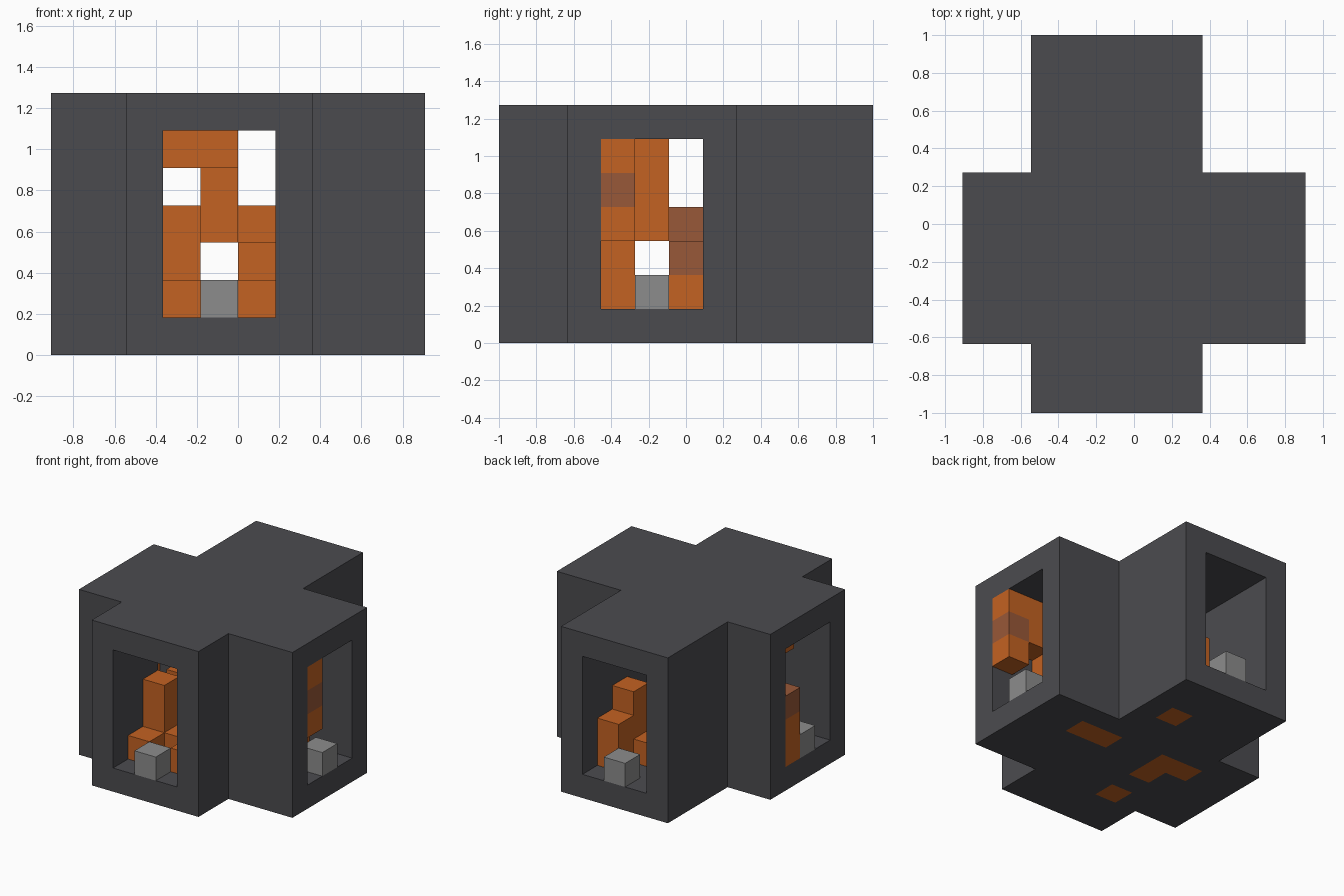
import bpy, bmesh
from mathutils import Vector

if "Cube" in bpy.data.objects:
    bpy.data.objects.remove(bpy.data.objects["Cube"], do_unlink=True)

U = 2 / 11                                # one grid cell
ORIGIN = Vector((-5 * U, -1, 0))          # grid corner


def material(name, rgb):
    linear = [((c / 255 + 0.055) / 1.055) ** 2.4 for c in rgb] + [1]
    mat = bpy.data.materials.new(name)
    mat.use_nodes = True
    mat.diffuse_color = linear
    mat.node_tree.nodes["Principled BSDF"].inputs["Base Color"].default_value = linear
    return mat


DARK = material("charcoal", (75, 75, 79))
ORANGE = material("orange", (196, 98, 34))
BROWN = material("brown", (153, 88, 56))
GREY = material("mid grey", (140, 140, 140))


def add_mesh(name, bm, mat):
    bmesh.ops.recalc_face_normals(bm, faces=bm.faces)
    mesh = bpy.data.meshes.new(name)
    bm.to_mesh(mesh)
    bm.free()
    mesh.materials.append(mat)
    obj = bpy.data.objects.new(name, mesh)
    bpy.context.collection.objects.link(obj)
    return obj


def box(name, mat, x, y, z):
    """Box spanning (start, end) grid lines on each axis."""
    bm = bmesh.new()
    bmesh.ops.create_cube(bm, size=1)
    for v in bm.verts:
        v.co = ORIGIN + U * Vector([a + (b - a) * (c + 0.5)
                                    for (a, b), c in zip((x, y, z), v.co)])
    return add_mesh(name, bm, mat)


def column(name, i, j, low, high, mat=ORANGE):
    return box(name, mat, (i, i + 1), (j, j + 1), (low, high))


# Shell: cross-shaped block
outline = [(2, 0), (7, 0), (7, 2), (10, 2), (10, 7), (7, 7),
           (7, 11), (2, 11), (2, 7), (0, 7), (0, 2), (2, 2)]
bm = bmesh.new()
base = bm.faces.new([bm.verts.new(ORIGIN + U * Vector((x, y, 0))) for x, y in outline])
top = bmesh.ops.extrude_face_region(bm, geom=[base])["geom"]
bmesh.ops.translate(bm, vec=(0, 0, 7 * U),
                    verts=[v for v in top if isinstance(v, bmesh.types.BMVert)])
shell = add_mesh("shell", bm, DARK)

# Crossing passages and floor sockets cut out of the shell
cutters = [box("passage_cutter", DARK, (3, 6), (-1, 12), (1, 6)),
           box("passage_cutter", DARK, (-1, 11), (3, 6), (1, 6))]
sockets = [((3, 4), (2, 3)), ((5, 6), (8, 9)), ((6, 8), (5, 6)),
           ((2, 4), (5, 6)), ((3, 4), (4, 5))]
cutters += [box("socket_cutter", DARK, x, y, (-0.5, 1.5)) for x, y in sockets]
for cutter in cutters:
    cutter.hide_render = True
    mod = shell.modifiers.new("cut", "BOOLEAN")
    mod.operation = "DIFFERENCE"
    mod.solver = "EXACT"
    mod.object = cutter
graph = bpy.context.evaluated_depsgraph_get()
cut_mesh = bpy.data.meshes.new_from_object(shell.evaluated_get(graph))
shell.modifiers.clear()
shell.data = cut_mesh
for cutter in cutters:
    bpy.data.objects.remove(cutter, do_unlink=True)

# Grey doorstep blocks, one per doorway
for side, i, j in (("front", 4, 0), ("back", 4, 10), ("left", 9, 4), ("right", 0, 4)):
    column(side + "_doorstep", i, j, 1, 2, GREY)

# Front passage blocks
column("front_step", 3, 1, 1, 2)
column("front_tower", 3, 2, 0, 4)
column("front_link", 4, 2, 1, 2)
column("front_side_step", 5, 1, 1, 2)
column("front_side_block", 5, 2, 1, 3)

# Back passage blocks
column("back_step", 5, 9, 1, 3)
column("back_tower", 5, 8, 0, 4)
column("back_link", 4, 8, 1, 2)

# Left passage: hanging blocks, pillar and floor blocks
column("left_hanging_foot", 9, 3, 3, 4)
column("left_hanging_band", 9, 3, 4, 5, BROWN)
column("left_hanging_head", 9, 3, 5, 6)
column("left_hanging_link", 8, 3, 4, 6)
column("left_pillar", 7, 3, 1, 6)
column("left_floor_block", 7, 5, 0, 2)
column("left_floor_cap", 7, 5, 2, 3, BROWN)
column("left_floor_step", 6, 5, 0, 2)

# Right passage: door column, hanging block and floor blocks
column("right_door_column", 0, 5, 1, 3)
column("right_door_cap", 0, 5, 3, 4, BROWN)
column("right_hanging_block", 1, 4, 5, 6)
column("right_floor_block", 2, 5, 0, 3)

# Centre: hanging column and beam, floor corner
column("centre_hanging_column", 4, 4, 3, 6)
box("ceiling_beam", ORANGE, (3, 5), (3, 4), (5, 6))
column("centre_floor_block", 3, 5, 0, 2)
column("centre_floor_step", 3, 4, 0, 2)
